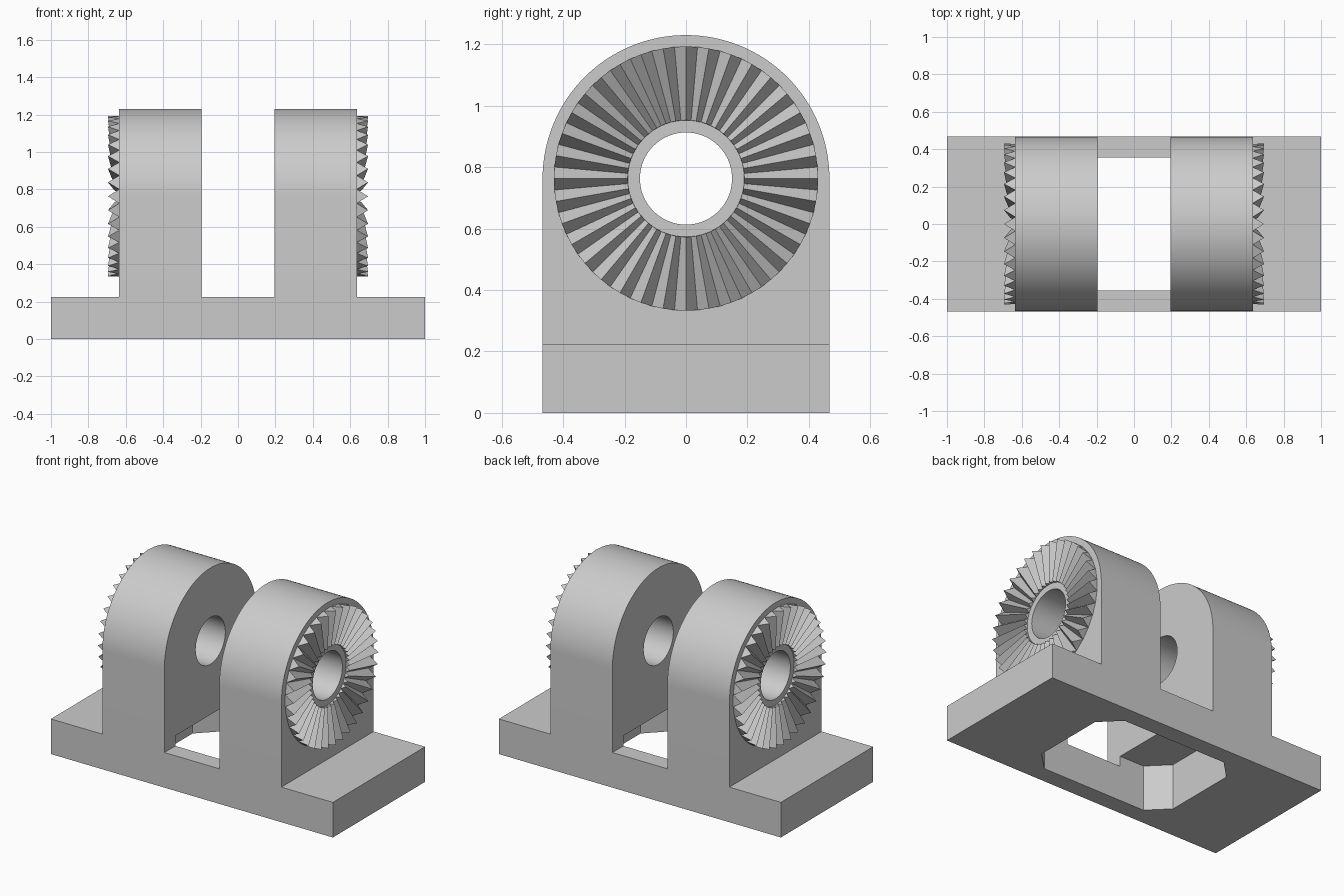
import bpy, bmesh
from math import cos, sin, pi, radians
from mathutils import Vector

# Main dimensions
HALF_Y = 0.467
BASE_TOP = 0.225
AXIS_Z = 0.763
LUG_IN, LUG_OUT = 0.195, 0.635
TEETH, TOOTH_H = 36, 0.06
R_IN, R_OUT = 0.19, 0.43

cube = bpy.data.objects.get("Cube")
if cube:
    bpy.data.objects.remove(cube, do_unlink=True)

grey = bpy.data.materials.new("plain_grey")
grey.use_nodes = True
colour = (0.6, 0.6, 0.6, 1)
grey.diffuse_color = colour
grey.node_tree.nodes["Principled BSDF"].inputs["Base Color"].default_value = colour


def make_object(name, bm):
    bmesh.ops.recalc_face_normals(bm, faces=bm.faces)
    mesh = bpy.data.meshes.new(name)
    bm.to_mesh(mesh)
    bm.free()
    mesh.materials.append(grey)
    obj = bpy.data.objects.new(name, mesh)
    bpy.context.collection.objects.link(obj)
    return obj


def prism(name, outline, offset):
    """Extrude a flat closed outline along an offset."""
    bm = bmesh.new()
    face = bm.faces.new([bm.verts.new(p) for p in outline])
    new = bmesh.ops.extrude_face_region(bm, geom=[face])["geom"]
    verts = [v for v in new if isinstance(v, bmesh.types.BMVert)]
    bmesh.ops.translate(bm, verts=verts, vec=Vector(offset))
    return make_object(name, bm)


def arc(x, radius, start, end, steps):
    """Points around the bore axis in the plane at x."""
    angles = [start + (end - start) * i / steps for i in range(steps + 1)]
    return [(x, radius * cos(a), AXIS_Z + radius * sin(a)) for a in angles]


def combine(target, tool, operation):
    """Apply a boolean and remove the tool."""
    mod = target.modifiers.new(operation.lower(), 'BOOLEAN')
    mod.operation, mod.object, mod.solver = operation, tool, 'EXACT'
    graph = bpy.context.evaluated_depsgraph_get()
    mesh = bpy.data.meshes.new_from_object(target.evaluated_get(graph))
    target.modifiers.clear()
    target.data = mesh
    bpy.data.objects.remove(tool, do_unlink=True)


# Base plate
body = prism("bracket_body", [(-1, -HALF_Y, 0), (1, -HALF_Y, 0),
                              (1, HALF_Y, 0), (-1, HALF_Y, 0)], (0, 0, BASE_TOP))

# Two round-topped lugs
for side in (-1, 1):
    outline = [(side * LUG_IN, -HALF_Y, 0.1), (side * LUG_IN, HALF_Y, 0.1)]
    outline += arc(side * LUG_IN, HALF_Y, 0, pi, 64)
    lug = prism("lug", outline, (side * (LUG_OUT - LUG_IN), 0, 0))
    combine(body, lug, 'UNION')

# Chamfered pocket from below, reaching a little into the lugs
px, py, ch = 0.488, 0.356, 0.12
pocket = prism("pocket_cutter", [
    (px, -py + ch, -0.1), (px, py - ch, -0.1), (px - ch, py, -0.1), (ch - px, py, -0.1),
    (-px, py - ch, -0.1), (-px, -py + ch, -0.1), (ch - px, -py, -0.1), (px - ch, -py, -0.1),
], (0, 0, 0.39))
combine(body, pocket, 'DIFFERENCE')

# Bore through both lugs
bore = prism("bore_cutter", arc(-0.9, 0.15, 0, 2 * pi, 64)[:-1], (1.8, 0, 0))
combine(body, bore, 'DIFFERENCE')

bpy.ops.object.select_all(action='DESELECT')
body.select_set(True)
bpy.context.view_layer.objects.active = body
bpy.ops.object.shade_smooth_by_angle(angle=radians(30))

# Radial locking teeth on each outer face, tapering towards the bore
for side, name in ((1, "left_teeth"), (-1, "right_teeth")):
    bm = bmesh.new()

    def point(radius, angle, height):
        return bm.verts.new((side * (LUG_OUT + height), radius * cos(angle),
                             AXIS_Z + radius * sin(angle)))

    for i in range(TEETH):
        peak, half = 2 * pi * i / TEETH, pi / TEETH
        inner, outer = [[point(r, peak - half, 0),
                         point(r, peak, TOOTH_H * r / R_OUT),
                         point(r, peak + half, 0)] for r in (R_IN, R_OUT)]
        bm.faces.new(inner)
        bm.faces.new(outer)
        for a, b in ((0, 1), (1, 2), (2, 0)):
            bm.faces.new((inner[a], inner[b], outer[b], outer[a]))
    make_object(name, bm)
